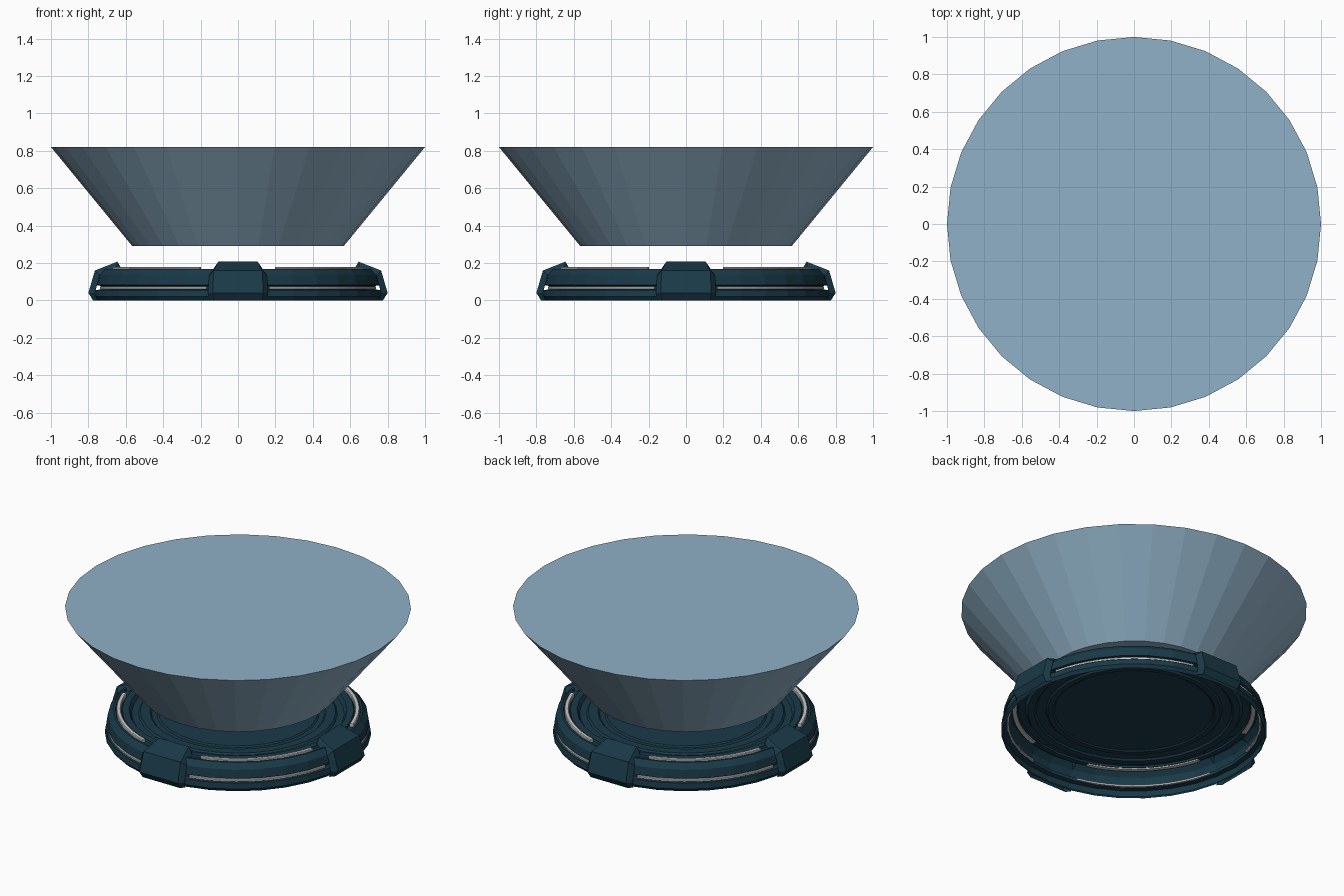
import bpy, bmesh
from math import sin, cos, pi, radians

if "Cube" in bpy.data.objects:
    bpy.data.objects.remove(bpy.data.objects["Cube"])


def material(name, rgb):
    m = bpy.data.materials.new(name)
    m.diffuse_color = (*rgb, 1)
    m.use_nodes = True
    m.node_tree.nodes["Principled BSDF"].inputs["Base Color"].default_value = m.diffuse_color
    return m


TEAL = material("dark_teal", (0.010, 0.042, 0.065))
LIGHT = material("light_strip", (0.75, 0.75, 0.75))
BEAM = material("pale_blue", (0.28, 0.44, 0.57))


def finish(name, bm, mat):
    bmesh.ops.remove_doubles(bm, verts=bm.verts, dist=1e-5)
    bmesh.ops.recalc_face_normals(bm, faces=bm.faces)
    me = bpy.data.meshes.new(name)
    bm.to_mesh(me)
    bm.free()
    me.materials.append(mat)
    ob = bpy.data.objects.new(name, me)
    bpy.context.collection.objects.link(ob)
    return ob


def skin(bm, rows, closed=False):
    """Join neighbouring rows of points with quads."""
    vs = [[bm.verts.new(p) for p in row] for row in rows]
    for a, b in zip(vs, vs[1:]):
        n = len(a)
        for i in range(n if closed else n - 1):
            j = (i + 1) % n
            bm.faces.new((a[i], a[j], b[j], b[i]))
    return vs


def ring(r, z, n=32):
    return [(r * cos(2 * pi * i / n), r * sin(2 * pi * i / n), z) for i in range(n)]


def revolve(name, profile, mat, cap_start=False):
    bm = bmesh.new()
    vs = skin(bm, [ring(r, z) for r, z in profile], closed=True)
    bm.faces.new(vs[-1])
    if cap_start:
        bm.faces.new(vs[0][::-1])
    return finish(name, bm, mat)


def arc_bar(name, r0, r1, z0, z1, start, end, steps=12):
    """Curved bar with a chamfered top, following the ring."""
    c = 0.004
    section = [(r0, z0), (r1, z0), (r1, z1 - c), (r1 - c, z1), (r0 + c, z1), (r0, z1 - c)]
    rows = []
    for i in range(steps + 1):
        a = radians(start + (end - start) * i / steps)
        rows.append([(r * cos(a), r * sin(a), z) for r, z in section])
    bm = bmesh.new()
    vs = skin(bm, rows, closed=True)
    bm.faces.new(vs[0])
    bm.faces.new(vs[-1])
    return finish(name, bm, LIGHT)


# Projected beam: closed flat-sided cone
revolve("light_beam", [(0.565, 0.29), (1.0, 0.82)], BEAM, cap_start=True)

# Base: shell open underneath, with side groove, strip channel and inner rings
revolve("base_shell", [
    (0.755, 0), (0.77, 0.02), (0.765, 0.055), (0.735, 0.058), (0.735, 0.078),
    (0.76, 0.082), (0.752, 0.135), (0.722, 0.168), (0.710, 0.168), (0.706, 0.158),
    (0.674, 0.158), (0.670, 0.168), (0.63, 0.168), (0.615, 0.145), (0.575, 0.145),
    (0.565, 0.155), (0.51, 0.155), (0.50, 0.145), (0.47, 0.145), (0.46, 0.152)], TEAL)

# Clamp: centre profile (radius, height, half width) and lower bevelled side profile
CENTRE = [(0.775, 0, 0.13), (0.80, 0.04, 0.135), (0.765, 0.16, 0.13),
          (0.645, 0.207, 0.105), (0.62, 0.165, 0.105)]
SIDE = [(0.752, 0, 0.155), (0.765, 0.04, 0.16), (0.74, 0.135, 0.155),
        (0.65, 0.168, 0.13), (0.63, 0.155, 0.125)]

for k in range(4):
    a = k * pi / 2

    def place(prof, sign):
        return [(r * cos(a) - sign * w * sin(a), r * sin(a) + sign * w * cos(a), z)
                for r, z, w in prof]

    bm = bmesh.new()
    skin(bm, [place(SIDE, -1), place(CENTRE, -1), place(CENTRE, 1), place(SIDE, 1)])
    finish(f"clamp_{k + 1}", bm, TEAL)

    # Light strips between clamps
    arc_bar(f"top_strip_{k + 1}", 0.677, 0.703, 0.150, 0.178, 90 * k + 17, 90 * k + 73)
    arc_bar(f"side_strip_{k + 1}", 0.722, 0.756, 0.061, 0.075, 90 * k + 13, 90 * k + 77)
